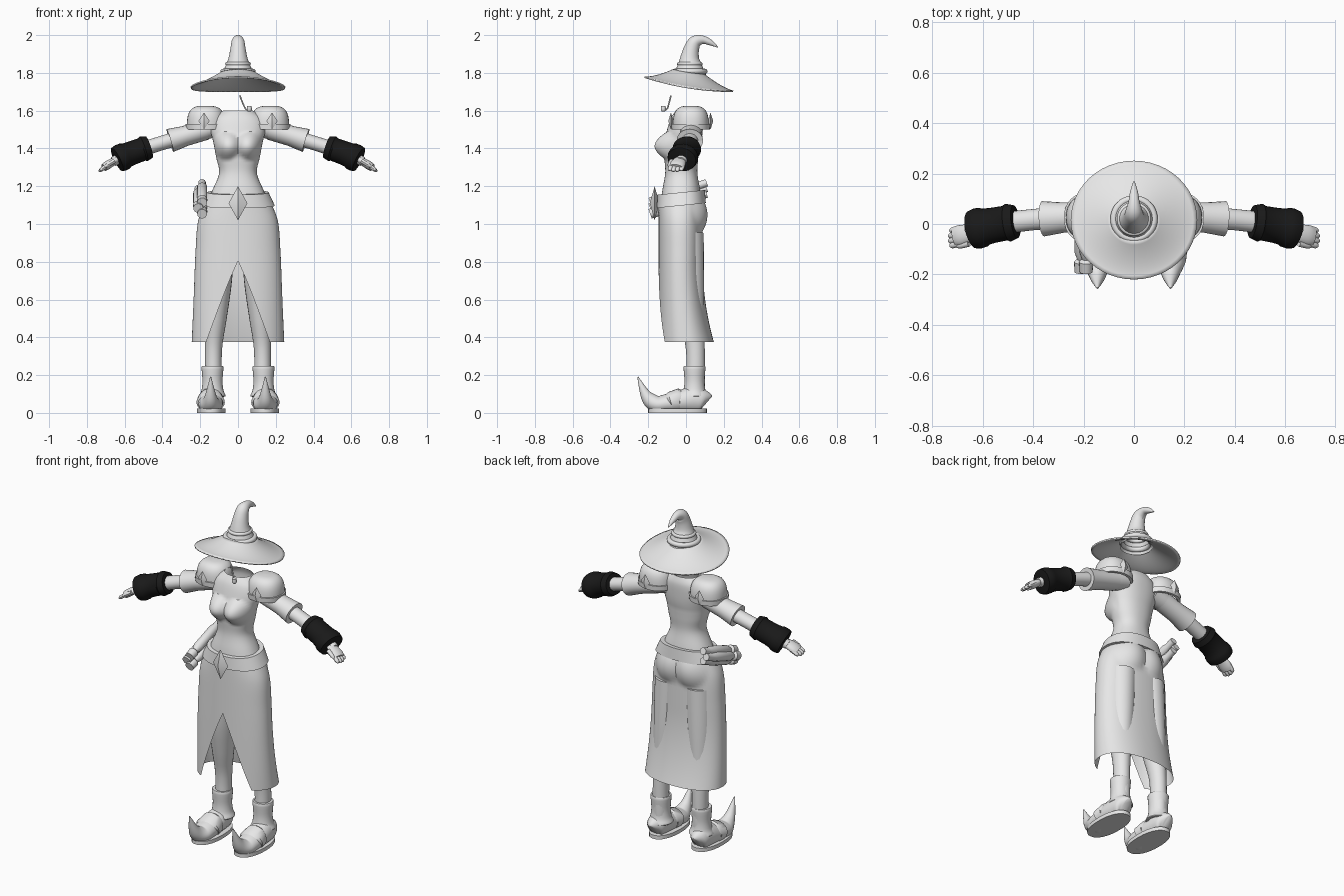
import bpy, bmesh, math
from mathutils import Vector

cube = bpy.data.objects.get("Cube")
if cube:
    bpy.data.objects.remove(cube)


def material(name, value):
    colour = (value, value, value, 1)
    mat = bpy.data.materials.new(name)
    mat.use_nodes = True
    mat.diffuse_color = colour
    mat.node_tree.nodes["Principled BSDF"].inputs["Base Color"].default_value = colour
    return mat


GREY = material("light grey", .8)
BLACK = material("black", .01)
ACROSS, DEEP = Vector((1, 0, 0)), Vector((0, 1, 0))
parts = []


def register(obj, mat=GREY, mirror=False):
    obj.data.materials.append(mat)
    if mirror:
        obj.modifiers.new("mirror", 'MIRROR').use_mirror_merge = False
    parts.append(obj)
    return obj


def build(name, bm, mat=GREY, mirror=False):
    bmesh.ops.recalc_face_normals(bm, faces=bm.faces[:])
    mesh = bpy.data.meshes.new(name)
    bm.to_mesh(mesh)
    bm.free()
    obj = bpy.data.objects.new(name, mesh)
    bpy.context.collection.objects.link(obj)
    return register(obj, mat, mirror)


def smooth(rows, steps):
    """Catmull-Rom interpolation through a few rows."""
    last = len(rows) - 1
    result = []
    for i in range(last):
        around = rows[max(i - 1, 0)], rows[i], rows[i + 1], rows[min(i + 2, last)]
        for j in range(steps):
            t = j / steps
            result.append([q + t * ((r - p) + t * ((2 * p - 5 * q + 4 * r - s) + t * (3 * (q - r) + s - p))) / 2
                           for p, q, r, s in zip(*around)])
    return result + [rows[last]]


def skin(name, rings, mat=GREY, mirror=False, cap=False):
    """Join rings of points with quads, weld the seam and close the ends if asked."""
    bm = bmesh.new()
    loops = [[bm.verts.new(point) for point in ring] for ring in rings]
    for low, high in zip(loops, loops[1:]):
        for i in range(len(low) - 1):
            bm.faces.new((low[i], low[i + 1], high[i + 1], high[i]))
    bmesh.ops.remove_doubles(bm, verts=bm.verts[:], dist=.00001)
    if cap:
        bmesh.ops.holes_fill(bm, edges=[edge for edge in bm.edges if edge.is_boundary])
    return build(name, bm, mat, mirror)


def tube(name, rows, side=ACROSS, steps=4, sides=24, mat=GREY, mirror=True, cap=True):
    """Rows hold x, y, z, radius along the side direction, radius across it."""
    rows = smooth(rows, steps)
    rings = []
    for i, (x, y, z, wide, tall) in enumerate(rows):
        ahead, behind = rows[min(i + 1, len(rows) - 1)], rows[max(i - 1, 0)]
        along = (Vector(ahead[:3]) - Vector(behind[:3])).normalized()
        u = (side - along * side.dot(along)).normalized()
        v = along.cross(u)
        rings.append([Vector((x, y, z)) + u * wide * math.cos(a) + v * tall * math.sin(a)
                      for a in (math.tau * j / sides for j in range(sides + 1))])
    return skin(name, rings, mat, mirror, cap)


def power(value, exponent):
    return math.copysign(abs(value) ** exponent, value)


def outline(z, half, front, back, x=0, gap=0, tilt=0, sides=64):
    """Level rounded outline, open at the front by the gap."""
    start = math.asin(min(1, gap / half)) if gap > 0 else 0
    middle, depth = (front + back) / 2, (back - front) / 2
    points = []
    for j in range(sides + 1):
        a = start - math.pi / 2 + (math.tau - 2 * start) * j / sides
        y = middle + depth * power(math.sin(a), .9)
        points.append((x + half * power(math.cos(a), .9), y, z + tilt * y))
    return points


def bulge(obj, x, z, radius, push):
    """Swell a mirrored pair of round forms out of the front or back."""
    for vert in obj.data.vertices:
        apart = math.hypot(abs(vert.co.x) - x, vert.co.z - z) / radius
        if apart < 1 and vert.co.y * push > 0:
            vert.co.y += push * (1 - apart ** 2)


def gem(name, place, size, mirror=False):
    bm = bmesh.new()
    bmesh.ops.create_uvsphere(bm, u_segments=4, v_segments=2, radius=1)
    bmesh.ops.scale(bm, vec=size, verts=bm.verts)
    bmesh.ops.translate(bm, vec=place, verts=bm.verts)
    build(name, bm, GREY, mirror)


# Torso: height, half width, half depth
def torso_ring(z, half, depth):
    middle = max(-.025, .16 * (z - 1.5) - .01)
    return outline(z, half, middle - depth, middle + depth)


torso = skin("torso", [torso_ring(*row) for row in smooth([
    (1.1, .17, .11), (1.18, .135, .1), (1.27, .1, .085), (1.35, .115, .09),
    (1.43, .13, .095), (1.5, .145, .09), (1.56, .13, .08), (1.6, .08, .06)], 6)])
bulge(torso, .062, 1.415, .075, -.055)


# Long skirt, flared at the back, with a widening front slit
def skirt_ring(z, half):
    below = max(0, .8 - z)
    return outline(z, half, -.145, .088 + .33 * below ** 2, gap=.38 * below)


skirt = skin("skirt", [skirt_ring(*row) for row in smooth(
    [(1.14, .16), (1.02, .21), (.85, .225), (.6, .235), (.375, .245)], 10)])
bulge(skirt, .075, 1.05, .095, .03)

# Belt, buckle and hip vials
skin("belt", [outline(z, .62 - .4 * z + out, -.14 - out, .09 + out, tilt=.1)
              for z, out in ((1.1, -.01), (1.1, .015), (1.17, .01), (1.17, -.02))])
gem("belt_buckle", (0, -.166, 1.11), (.05, .026, .09))
vial = [(.11, .02), (.06, .02), (.04, .027), (-.11, .027), (-.14, .016), (-.15, .028), (-.19, .026)]
for i in range(3):
    x, z = -.19 - .02 * (i % 2), 1.12 + .03 * i
    tube(f"vial_{i + 1}", [(x, y, z + .35 * y, r, r) for y, r in vial], steps=1, sides=16, mirror=False)


# Hat brim, tilted down at the back and drooping at the sides
def brim_ring(scale):
    points = []
    for j in range(49):
        a = math.tau * j / 48
        x, y = .25 * scale * math.cos(a), .235 * scale * math.sin(a)
        points.append((x, y + .015, 1.74 + .12 * (1 - scale) ** 1.5 - .16 * y - .3 * x * x))
    return points


brim = skin("hat_brim", [brim_ring(1 - .066 * i) for i in range(11)])
rim = brim.modifiers.new("thickness", 'SOLIDIFY')
rim.thickness, rim.offset = .008, 0

# Hat crown curling back, with band and fold
crown = [(.02, 1.78, .09), (.02, 1.84, .065), (.02, 1.88, .05), (.03, 1.93, .04), (.05, 1.965, .034),
         (.09, 1.975, .022), (.13, 1.96, .015), (.17, 1.935, .002)]
tube("hat_crown", [(0, y, z, r, r) for y, z, r in crown], sides=32, mirror=False, cap=False)
for name, z, radius, thick in (("hat_band", 1.808, .08, .014), ("hat_fold", 1.848, .058, .01)):
    bpy.ops.mesh.primitive_torus_add(location=(0, .02, z), major_radius=radius, minor_radius=thick)
    bpy.context.object.name = name
    register(bpy.context.object)

# Small pipe
stem = [(.01, -.08, 1.68), (.025, -.09, 1.64), (.04, -.1, 1.61), (.055, -.12, 1.6)]
tube("pipe_stem", [(*point, .004, .004) for point in stem], sides=8, mirror=False)
tube("pipe_bowl", [(.06, -.12, z, r, r) for z, r in ((1.595, .007), (1.605, .013), (1.625, .012))],
     sides=12, mirror=False)

# Shoulder caps with trim and studs
dome = [math.pi / 2 * i / 10 for i in range(11)]
widths = [power(max(0, math.cos(a)), .6) for a in dome]
skin("shoulder_cap", [outline(1.5 + .126 * power(math.sin(a), .6), .1 * w + .001, .025 - .095 * w, .026 + .095 * w,
                              x=.17, sides=32) for a, w in zip(dome, widths)], mirror=True)
skin("shoulder_trim", [outline(z, .1 + out, -.07 - out, .12 + out, x=.17, sides=32)
                       for z, out in ((1.5, -.01), (1.5, .006), (1.53, .008), (1.53, -.01))], mirror=True)
for name, y in (("front_stud", -.08), ("back_stud", .13)):
    gem(name, (.18, y, 1.545), (.03, .014, .045), mirror=True)


# Arm parts share one drooping axis: distance out, radius
def on_arm(name, stations, flat=.9, shift=0, **options):
    tube(name, [(x, .03 - .2 * x ** 3 + shift, 1.55 - .3 * x - .6 * x ** 8, r, r * flat)
                for x, r in stations], DEEP, **options)


on_arm("arm", [(.1, .06), (.2, .055), (.3, .045), (.4, .042), (.5, .042), (.6, .033), (.66, .028)])
on_arm("sleeve", [(.17, .06), (.28, .06), (.36, .07), (.355, .058), (.3, .05)], steps=1, cap=False)
ridges = [(.468, .045), (.47, .066), (.5, .076), (.51, .069), (.56, .07), (.59, .073),
          (.6, .079), (.62, .081), (.64, .076), (.643, .04)]
on_arm("bracer", ridges, steps=1, mat=BLACK)

# Hands
on_arm("palm", [(.635, .026), (.66, .036), (.69, .041), (.71, .037)], flat=.55, shift=-.01)
for i in range(4):
    tip = .738 - .005 * abs(i - 1.5)
    on_arm(f"finger_{i + 1}", [(.69, .012), (tip - .01, .012), (tip, .004)], shift=.02 * i - .04, sides=10)
on_arm("thumb", [(.655, .014), (.69, .012), (.705, .004)], shift=-.05, sides=10)

# Legs and boot cuffs
legs = [(.1, 0, .95, .085), (.11, .01, .7, .078), (.12, .03, .5, .06), (.13, .05, .33, .045), (.13, .05, .1, .045)]
tube("leg", [(*row, 1.1 * row[-1]) for row in legs])
cuff = [(.238, .045), (.244, .058), (.17, .053), (.12, .058), (.09, .07), (.085, .055)]
tube("boot_cuff", [(.135, .045, z, r, r) for z, r in cuff], cap=False)


# Shoes stand on the ground and lift into a curled toe: depth, half width, half height
def shoe(name, stations, steps=4):
    tube(name, [(.145, y, tall + 17 * max(0, -.15 - y) ** 2, wide, tall)
                for y, wide, tall in stations], steps=steps)


shoe("shoe", [(.106, .02, .05), (.09, .05, .06), (.04, .06, .07), (-.03, .065, .06), (-.1, .065, .05),
              (-.15, .06, .045), (-.19, .04, .04), (-.22, .025, .025), (-.255, .003, .003)])
shoe("shoe_strap", [(-.03, .06, .06), (-.035, .07, .065), (-.08, .075, .056), (-.085, .06, .05)], steps=1)
skin("sole", [outline(z, .076, -.2, .11, x=.141, sides=32) for z in (0, .022)], mirror=True, cap=True)

# Smooth shading with sharp creases kept
bpy.ops.object.select_all(action='DESELECT')
for obj in parts:
    obj.select_set(True)
bpy.ops.object.shade_smooth_by_angle(angle=math.radians(38))
